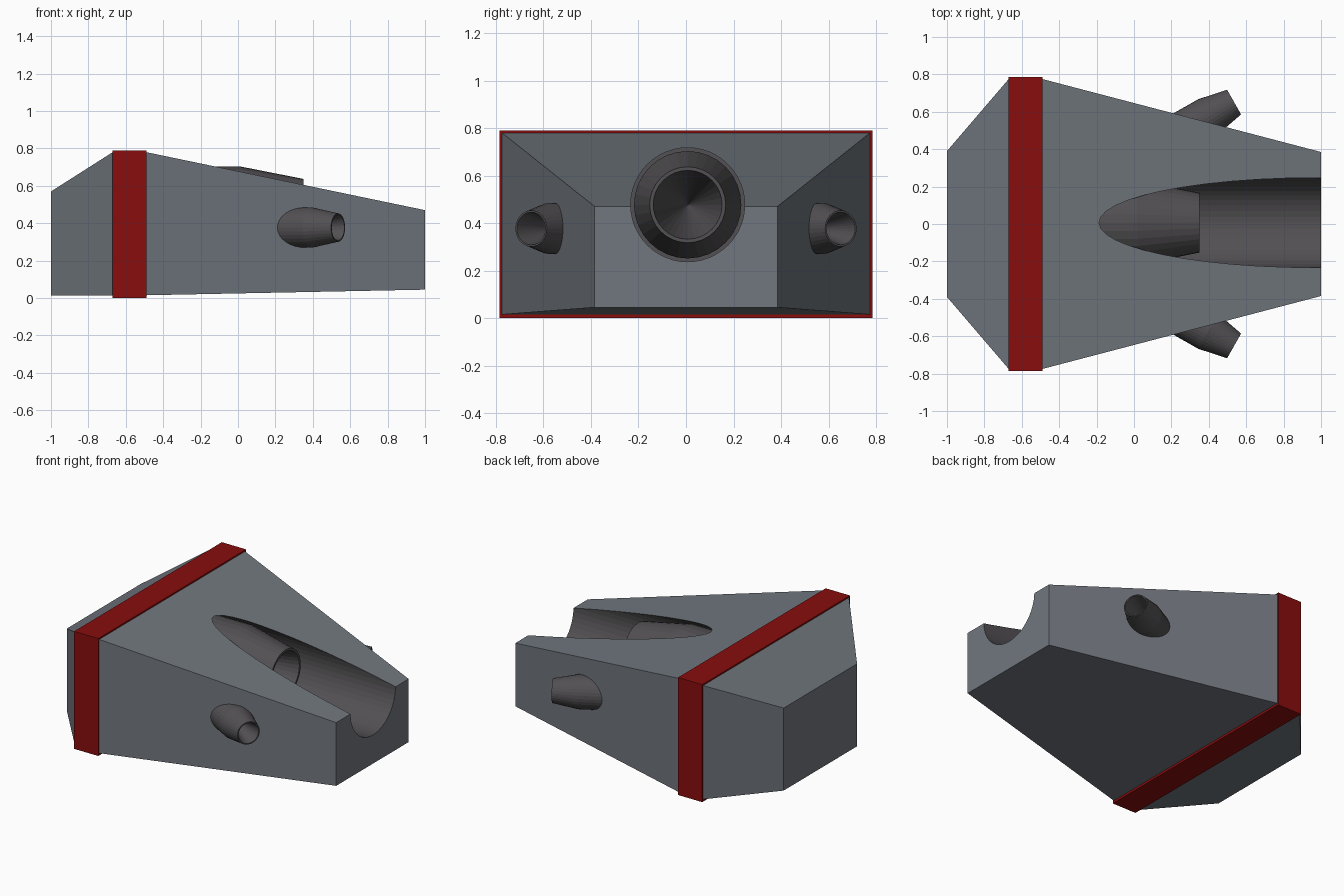
import bpy, bmesh, math
from mathutils import Matrix, Vector

if "Cube" in bpy.data.objects:
    bpy.data.objects.remove(bpy.data.objects["Cube"])


def material(name, rgb):
    m = bpy.data.materials.new(name)
    m.diffuse_color = (*rgb, 1)
    m.use_nodes = True
    m.node_tree.nodes["Principled BSDF"].inputs["Base Color"].default_value = m.diffuse_color
    return m


HULL = material("hull grey", (0.165, 0.185, 0.21))
DARK = material("gun metal", (0.085, 0.08, 0.085))
RED = material("band red", (0.25, 0.004, 0.004))


def finish(bm, name, mats, index=0):
    bmesh.ops.recalc_face_normals(bm, faces=bm.faces)
    for f in bm.faces:
        f.material_index = index
    me = bpy.data.meshes.new(name)
    bm.to_mesh(me)
    bm.free()
    for m in mats:
        me.materials.append(m)
    ob = bpy.data.objects.new(name, me)
    bpy.context.collection.objects.link(ob)
    return ob


def skin(bm, rings):
    # bridge rings of equal size and cap both ends
    loops = [[bm.verts.new(p) for p in r] for r in rings]
    n = len(loops[0])
    for a, b in zip(loops, loops[1:]):
        for i in range(n):
            j = (i + 1) % n
            bm.faces.new((a[i], a[j], b[j], b[i]))
    bm.faces.new(loops[0])
    bm.faces.new(loops[-1])


def loft_box(name, sections, mats):
    # sections: x, half width, bottom z, top z
    bm = bmesh.new()
    skin(bm, [[(x, -w, b), (x, w, b), (x, w, t), (x, -w, t)] for x, w, b, t in sections])
    return finish(bm, name, mats)


def circle(x, r, n=32):
    return [(x, r * math.cos(2 * math.pi * i / n), r * math.sin(2 * math.pi * i / n))
            for i in range(n)]


def gun(name, tip, angle, scale):
    # tapered barrel pointing along +x, muzzle at the origin, conical bore
    bm = bmesh.new()
    skin(bm, [circle(-0.85, 0.226), circle(-0.335, 0.226), circle(0, 0.16),
              circle(0, 0.145), circle(-0.6, 0.002)])
    ob = finish(bm, name, [DARK])
    ob.data.transform(Matrix.Translation(Vector(tip)) @ Matrix.Rotation(angle, 4, 'Z')
                      @ Matrix.Scale(scale, 4))
    return ob


# hull: wide at the band, narrowing to both ends
hull = loft_box("hull", [(-1, 0.39, 0.015, 0.57), (-0.67, 0.775, 0.015, 0.78),
                         (-0.49, 0.775, 0.015, 0.78), (1, 0.385, 0.045, 0.47)], [HULL, DARK])

# round channel cut into the hull in front of the main gun
CY, CZ = 0.007, 0.477
bm = bmesh.new()
skin(bm, [circle(-0.3, 0.24, 48), circle(1.2, 0.24, 48)])
cutter = finish(bm, "channel_cutter", [HULL, DARK], 1)
cutter.data.transform(Matrix.Translation((0, CY, CZ)))
cutter.hide_render = True
mod = hull.modifiers.new("channel", 'BOOLEAN')
mod.operation = 'DIFFERENCE'
mod.solver = 'EXACT'
mod.object = cutter
bpy.context.view_layer.objects.active = hull
bpy.ops.object.modifier_apply(modifier=mod.name)
bpy.data.objects.remove(cutter)

# red band
loft_box("band", [(-0.67, 0.785, 0, 0.79), (-0.49, 0.785, 0, 0.79)], [RED])

# guns
gun("main_gun", (0.35, CY, CZ), 0, 1)
for side, label in ((1, "back"), (-1, "front")):
    gun("side_gun_" + label, (0.535, side * 0.652, 0.377), side * math.radians(29.5), 0.475)
